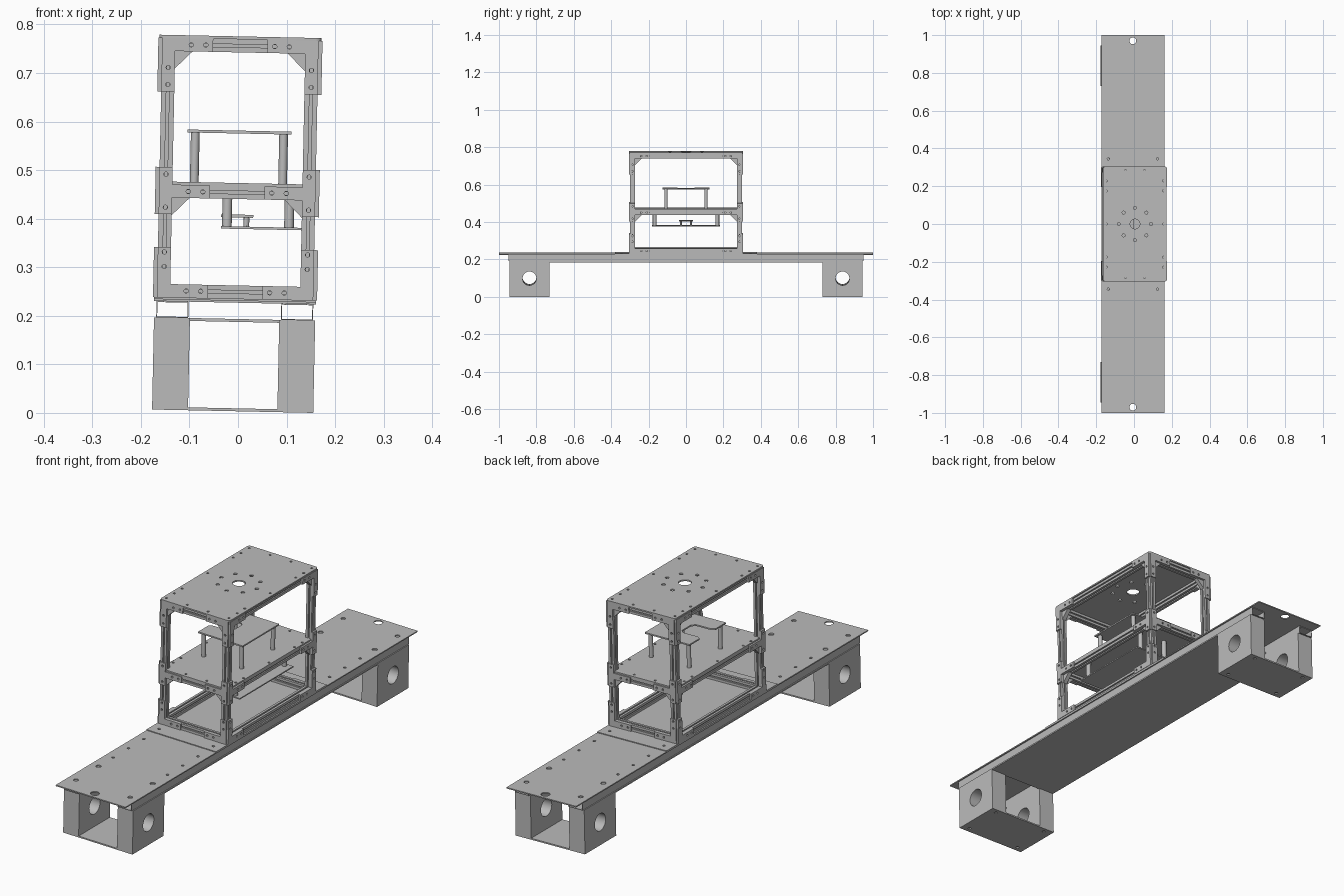
import bpy, bmesh
from math import pi, sin, cos, radians
from mathutils import Matrix

if "Cube" in bpy.data.objects:
    bpy.data.objects.remove(bpy.data.objects["Cube"])

grey = bpy.data.materials.new("plain grey")
grey.use_nodes = True
grey.diffuse_color = (0.5, 0.5, 0.5, 1)
grey.node_tree.nodes["Principled BSDF"].inputs["Base Color"].default_value = (0.5, 0.5, 0.5, 1)

# The whole assembly leans slightly about y
LEAN = Matrix.Translation((-0.011, 0, 0.0035)) @ Matrix.Rotation(0.021, 4, 'Y')
TURN = {'z': Matrix.Identity(4),
        'y': Matrix.Rotation(pi / 2, 4, 'X'),
        'x': Matrix.Rotation(pi / 2, 4, 'Z') @ Matrix.Rotation(pi / 2, 4, 'X')}
SIGNS = (-1, 1)


def circle(u, v, r, n=16):
    return [(u + r * cos(2 * pi * i / n), v + r * sin(2 * pi * i / n)) for i in range(n)]


def rect(u0, u1, v0, v1):
    return [(u0, v0), (u1, v0), (u1, v1), (u0, v1)]


def slab(name, outline, thick, centre, axis='z', holes=()):
    """Extrude a flat outline with holes along the axis, centred on a point."""
    curve = bpy.data.curves.new(name, 'CURVE')
    curve.dimensions = '2D'
    curve.fill_mode = 'BOTH'
    curve.extrude = thick / 2
    for loop in [outline, *holes]:
        pts = [p for i, p in enumerate(loop) if p != loop[i - 1]]
        spline = curve.splines.new('POLY')
        spline.points.add(len(pts) - 1)
        for sp, (u, v) in zip(spline.points, pts):
            sp.co = (u, v, 0, 1)
        spline.use_cyclic_u = True
    temp = bpy.data.objects.new(name + "_outline", curve)
    mesh = bpy.data.meshes.new_from_object(temp)
    bpy.data.objects.remove(temp)
    bpy.data.curves.remove(curve)
    bm = bmesh.new()
    bm.from_mesh(mesh)
    bmesh.ops.remove_doubles(bm, verts=bm.verts, dist=1e-5)
    bmesh.ops.recalc_face_normals(bm, faces=bm.faces)
    bm.transform(LEAN @ Matrix.Translation(centre) @ TURN[axis])
    for f in bm.faces:
        f.smooth = True
    bm.to_mesh(mesh)
    bm.free()
    mesh.set_sharp_from_angle(angle=radians(30))
    mesh.name = name
    mesh.materials.clear()
    mesh.materials.append(grey)
    ob = bpy.data.objects.new(name, mesh)
    bpy.context.scene.collection.objects.link(ob)


# Slotted aluminium bar cross-section
B = 0.0135
quarter = [(B, -B), (B, -0.003), (0.008, -0.003), (0.008, 0.003), (B, 0.003)]
bar = []
for k in range(4):
    for u, v in quarter:
        for _ in range(k):
            u, v = -v, u
        bar.append((u, v))

# Long base plate and the short doubler under the frame
ends = [circle(0, s * 0.97, 0.018, 24) for s in SIGNS]
for sx in SIGNS:
    for sy in SIGNS:
        for y, r in ((0.915, 0.01), (0.76, 0.011), (0.66, 0.006), (0.555, 0.006),
                     (0.45, 0.006), (0.345, 0.006)):
            ends.append(circle(sx * 0.13, sy * y, r, 12))
slab("base_plate", rect(-0.167, 0.167, -1, 1), 0.005, (0, 0, 0.226), holes=ends)
slab("doubler_plate", rect(-0.167, 0.167, -0.38, 0.38), 0.0035, (0, 0, 0.23025),
     holes=[circle(sx * 0.13, sy * 0.345, 0.006, 12) for sx in SIGNS for sy in SIGNS])

# Hollow beams and the underside plate
for s in SIGNS:
    slab("beam_tube", rect(-0.033, 0.033, -0.0167, 0.0167), 1.9, (s * 0.1285, 0, 0.2067), 'y',
         [rect(-0.031, 0.031, -0.0147, 0.0147)])
slab("underside_plate", rect(-0.166, 0.166, -0.735, 0.735), 0.006, (0, 0, 0.187))

# Feet: two bored blocks on a sole plate
for sy in SIGNS:
    for sx in SIGNS:
        slab("foot_block", rect(-0.107, 0.107, 0.005, 0.19), 0.074, (sx * 0.129, sy * 0.837, 0), 'x',
             [circle(0, 0.098, 0.037, 32)])
    slab("foot_sole", rect(-0.166, 0.166, -0.107, 0.107), 0.006, (0, sy * 0.837, 0.003),
         holes=[circle(a * 0.13, b * 0.085, 0.007, 12) for a in SIGNS for b in SIGNS])

# Frame posts and rails
PX, PY = 0.1475, 0.2865
LOW, MID, TOP = 0.2455, 0.4505, 0.7525
for sx in SIGNS:
    for sy in SIGNS:
        slab("post", bar, TOP - LOW + 2 * B, (sx * PX, sy * PY, (TOP + LOW) / 2))
for z in (LOW, MID, TOP):
    for s in SIGNS:
        slab("cross_rail", bar, 2 * (PX - B), (0, s * PY, z), 'x')
        slab("side_rail", bar, 2 * (PY - B), (s * PX, 0, z), 'y')


def bracket(half, s, zr, lo, hi, bolts):
    """Outline and bolt holes of a joining plate on one frame corner."""
    w, a = half - 2 * B, half - 0.105
    pts = [(half, lo), (half, hi), (w, hi), (w, zr + B), (a, zr + B),
           (a, zr - B), (w, zr - B), (w, lo)]
    holes = [circle(s * (half - d), zr, 0.0045, 10) for d in (0.06, 0.09)]
    holes += [circle(s * (half - B), z, 0.0045, 10) for z in bolts]
    return [(s * u, v) for u, v in pts], holes


# Joining plates on all four faces, with gussets under the upper rails
joints = ((LOW, LOW - B, 0.335, (0.295, 0.325)),
          (MID, 0.403, 0.5, (0.417, 0.485)),
          (TOP, 0.655, TOP + B, (0.67, 0.705)))
for s in SIGNS:
    for face in SIGNS:
        for zr, lo, hi, bolts in joints:
            out, holes = bracket(PX + B, s, zr, lo, hi, bolts)
            slab("front_back_bracket", out, 0.005, (0, face * (PY + B + 0.0025), 0), 'y', holes)
            out, holes = bracket(PY + B, s, zr, lo, hi, bolts)
            slab("side_bracket", out, 0.008, (face * (PX + B + 0.004), 0, 0), 'x', holes)
            if zr != LOW:
                for half, centre, axis in ((PX, (0, face * PY, 0), 'y'), (PY, (face * PX, 0, 0), 'x')):
                    u, v = half - B, zr - B
                    tri = [(s * u, v), (s * (u - 0.036), v), (s * u, v - 0.036)]
                    slab("gusset", tri, 0.018, centre, axis)

# Deck plates of the frame
rim = [circle(a * x, b * y, 0.005, 10) for a in SIGNS for b in SIGNS
       for x, y in ((0.15, 0.283), (0.05, 0.283), (0.15, 0.228), (0.15, 0.175))]
rim += [circle(a * 0.15, 0, 0.005, 10) for a in SIGNS]
ring = [circle(0.085 * cos(i * pi / 4), 0.085 * sin(i * pi / 4), 0.008, 12) for i in range(8)]
C = 0.012
deck = []
for cx, cy, a0 in ((1, 1, 0), (-1, 1, 1), (-1, -1, 2), (1, -1, 3)):
    for i in range(5):
        a = (a0 + i / 4) * pi / 2
        deck.append((cx * (0.167 - C) + C * cos(a), cy * (0.305 - C) + C * sin(a)))
slab("top_deck", deck, 0.006, (0, 0, 0.769), holes=rim + ring + [circle(0, 0, 0.026, 32)])
slab("middle_deck", rect(-0.161, 0.161, -0.3, 0.3), 0.006, (0, 0, 0.467), holes=rim)

# Upper table with a notch in one side, on four standoffs
table = [(0.107, -0.125), (0.107, 0.125), (-0.107, 0.125), (-0.107, 0.055), (-0.09, 0.045),
         (-0.02, 0.045), (-0.005, 0.03), (-0.005, -0.03), (-0.02, -0.045), (-0.09, -0.045),
         (-0.107, -0.055), (-0.107, -0.125)]
slab("upper_table", table, 0.006, (0.002, 0, 0.575))
for sx in SIGNS:
    for sy in SIGNS:
        slab("upper_standoff", circle(0, 0, 0.009), 0.102, (0.002 + sx * 0.091, sy * 0.107, 0.521))

# Lower tray hung from the middle deck, carrying a small raised shelf
slab("lower_tray", rect(-0.032, 0.14, -0.183, 0.183), 0.005, (0, 0, 0.378))
for x in (-0.02, 0.108):
    for sy in SIGNS:
        slab("lower_standoff", circle(0, 0, 0.01), 0.084, (x, sy * 0.168, 0.422))
slab("small_shelf", rect(-0.032, 0.034, -0.038, 0.038), 0.006, (0, 0, 0.402))
for x in (-0.02, 0.02):
    for sy in SIGNS:
        slab("shelf_leg", circle(0, 0, 0.006, 12), 0.02, (x, sy * 0.027, 0.39))
